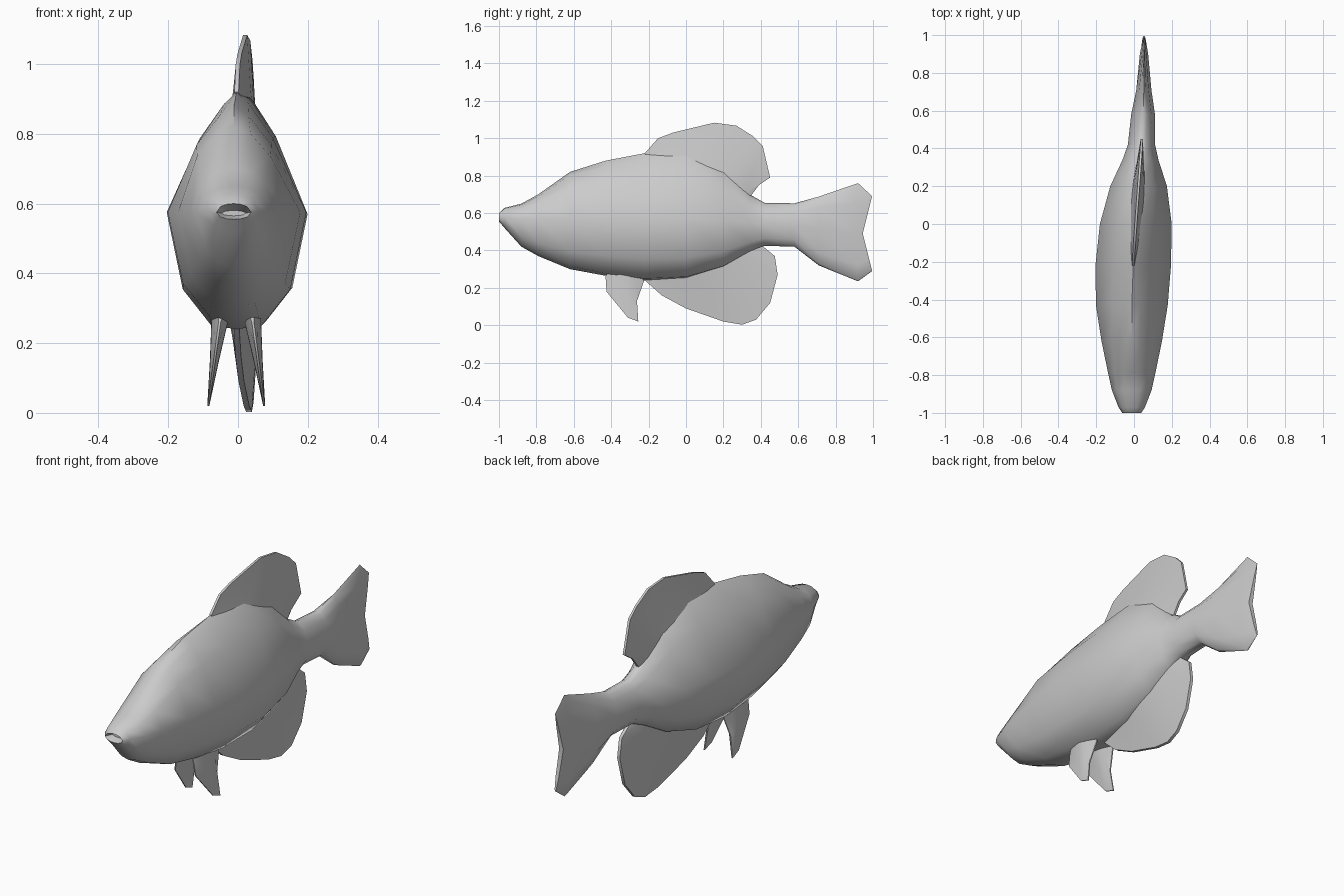
import bpy, math

if "Cube" in bpy.data.objects:
    bpy.data.objects.remove(bpy.data.objects["Cube"])

def centre_x(y):
    """The spine bends gently sideways towards the tail."""
    t = max(0.0, min(1.0, (y + 0.5) / 1.3))
    return -0.012 + 0.065 * t * t * (3 - 2 * t)

def make(name, verts, faces):
    me = bpy.data.meshes.new(name)
    me.from_pydata(verts, [], faces)
    me.validate()
    ob = bpy.data.objects.new(name, me)
    bpy.context.collection.objects.link(ob)
    bpy.context.view_layer.objects.active = ob
    bpy.ops.object.select_all(action='DESELECT')
    ob.select_set(True)
    bpy.ops.object.mode_set(mode='EDIT')
    bpy.ops.mesh.select_all(action='SELECT')
    bpy.ops.mesh.normals_make_consistent(inside=False)
    bpy.ops.object.mode_set(mode='OBJECT')
    bpy.ops.object.shade_smooth_by_angle(angle=math.radians(50))
    return ob

# Half cross-sections: round for the head, peaked for the trunk
ROUND = [(0, 1), (.38, .93), (.75, .68), (1, 0), (.78, -.65), (.4, -.93), (0, -1)]
PEAKED = [(0, 1), (.18, .9), (.52, .62), (1, 0), (.77, -.66), (.36, -.97), (0, -1)]

# Stations: y, half width, top z, widest z, bottom z, peakedness, tail notch
STATIONS = [
    (-.96, .035, .58, .573, .565, 0, 0),
    (-1.0, .05, .60, .575, .555, 0, 0),
    (-.97, .07, .628, .58, .52, 0, 0),
    (-.88, .105, .65, .57, .42, 0, 0),
    (-.79, .125, .70, .57, .37, .1, 0),
    (-.62, .16, .82, .575, .30, .4, 0),
    (-.43, .19, .88, .575, .265, .8, 0),
    (-.22, .20, .92, .575, .24, 1, 0),
    (0, .19, .93, .57, .25, 1, 0),
    (.20, .15, .85, .56, .31, 1, 0),
    (.34, .095, .70, .55, .39, .7, 0),
    (.42, .072, .655, .54, .425, .3, 0),
    (.58, .063, .652, .535, .42, .2, 0),
    (.71, .04, .688, .52, .32, .5, 0),
    (.92, .022, .76, .49, .235, 1, .02),
    (.995, .012, .69, .49, .29, 1, .05),
]

# Body and tail lofted in one skin
verts, faces = [], []
for y, w, top, mid, bot, k, notch in STATIONS:
    half = [(a[0] + (b[0] - a[0]) * k, a[1] + (b[1] - a[1]) * k)
            for a, b in zip(ROUND, PEAKED)]
    for u, v in half + [(-u, v) for u, v in half[-2:0:-1]]:
        z = mid + v * ((top - mid) if v > 0 else (mid - bot))
        verts.append((centre_x(y) + u * w, y - notch * (1 - abs(v)), z))
N = 12
for s in range(len(STATIONS) - 1):
    for i in range(N):
        j = (i + 1) % N
        faces.append((s * N + i, s * N + j, (s + 1) * N + j, (s + 1) * N + i))
for s in (0, len(STATIONS) - 1):
    # end caps bridged side to side
    for i in range(6):
        faces.append(tuple(dict.fromkeys(
            (s * N + i, s * N + i + 1, s * N + (N - i - 1) % N, s * N + (N - i) % N))))
make("body", verts, faces)

def fin(name, edge, base_a, base_b, base_w, tip_w, x_of):
    """Tapered blade between a straight buried base and an edge outline (y, z)."""
    n = len(edge)
    rings = []
    for i, (ey, ez) in enumerate(edge):
        t = i / (n - 1)
        by = base_a[0] + (base_b[0] - base_a[0]) * t
        bz = base_a[1] + (base_b[1] - base_a[1]) * t
        end = 0.4 + 0.6 * math.sin(math.pi * t)
        ring = []
        for f, w in ((0, base_w * end), (.5, (base_w * .45 + tip_w * .55) * end), (1, tip_w)):
            y, z = by + (ey - by) * f, bz + (ez - bz) * f
            x = x_of(y, z)
            ring.append(((x - w, y, z), (x + w, y, z)))
        rings.append([p[0] for p in ring] + [p[1] for p in reversed(ring)])
    vs = [p for r in rings for p in r]
    fs = [(i * 6 + a, i * 6 + (a + 1) % 6, i * 6 + 6 + (a + 1) % 6, i * 6 + 6 + a)
          for i in range(n - 1) for a in range(6)]
    fs += [tuple(range(6)), tuple(range((n - 1) * 6, n * 6))]
    return make(name, vs, fs)

# Dorsal fin
fin("dorsal_fin",
    [(-.22, .92), (-.15, 1.0), (-.07, 1.03), (.15, 1.083), (.27, 1.067), (.36, 1.01),
     (.41, .96), (.45, .79), (.39, .75), (.345, .69)],
    (-.2, .86), (.32, .64), .045, .006, lambda y, z: centre_x(y))

# Anal fin
fin("anal_fin",
    [(-.22, .24), (-.13, .16), (0, .09), (.2, .02), (.3, .003), (.375, .03),
     (.45, .12), (.49, .27), (.475, .37), (.42, .415)],
    (-.18, .30), (.36, .46), .055, .008, lambda y, z: centre_x(y))

# Paired pelvic fins, splayed outwards
for side, label in ((-1, "left"), (1, "right")):
    fin(label + "_pelvic_fin",
        [(-.43, .26), (-.425, .18), (-.31, .04), (-.255, .02), (-.262, .13), (-.225, .235)],
        (-.42, .285), (-.24, .27), .026, .003,
        lambda y, z: -.005 + side * (.045 + .135 * (.28 - z)))
